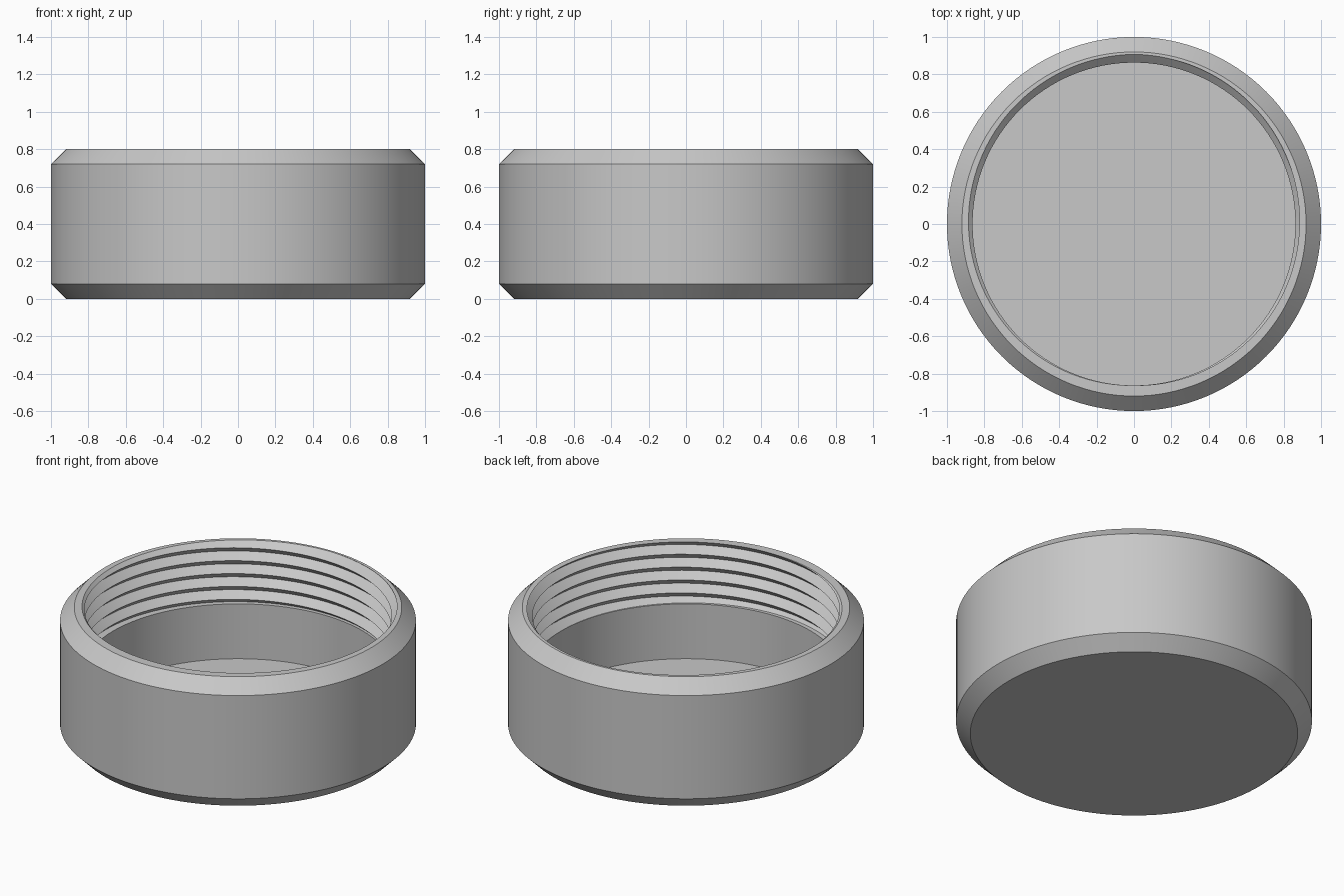
import bpy, bmesh, math

SEGMENTS = 128
HEIGHT, FLOOR, LEDGE = 0.8, 0.08, 0.42      # rim, inner floor, lower end of the thread
CREST, ROOT, PITCH = 0.863, 0.907, 0.08     # internal V thread
CHAMFER = 0.08

cube = bpy.data.objects.get("Cube")
if cube:
    bpy.data.objects.remove(cube, do_unlink=True)


def make_material(name, colour):
    mat = bpy.data.materials.new(name)
    mat.use_nodes = True
    mat.diffuse_color = colour
    mat.node_tree.nodes["Principled BSDF"].inputs["Base Color"].default_value = colour
    return mat


def thread_points(turn):
    """Bore profile (radius, z) at a fraction of one turn, clipped to the rim and ledge."""
    points = []
    top = HEIGHT + PITCH * turn             # height of the crest at this angle
    for k in range(13):
        z = min(HEIGHT, max(LEDGE, top - k * PITCH / 2))
        phase = ((top - z) / PITCH) % 1
        depth = 1 - abs(2 * phase - 1)      # 0 at the crest, 1 at the root
        points.append((CREST + (ROOT - CREST) * depth, z))
    return points


# Closed section of the cap, swept round the axis while the thread climbs
outside = [(0, 0), (1 - CHAMFER, 0), (1, CHAMFER),
           (1, HEIGHT - CHAMFER), (1 - CHAMFER, HEIGHT)]
inside = [(CREST, LEDGE), (CREST, FLOOR), (0, FLOOR)]

bm = bmesh.new()
columns = []
for i in range(SEGMENTS + 1):
    turn = i / SEGMENTS
    angle = 2 * math.pi * turn - math.pi / 2
    section = outside + thread_points(turn) + inside
    columns.append([bm.verts.new((r * math.cos(angle), r * math.sin(angle), z))
                    for r, z in section])
for a, b in zip(columns, columns[1:]):
    for j in range(len(a) - 1):
        bm.faces.new((a[j], b[j], b[j + 1], a[j + 1]))

# Join the seam, the axis and the clipped thread ends
bmesh.ops.remove_doubles(bm, verts=bm.verts[:], dist=1e-5)
bmesh.ops.recalc_face_normals(bm, faces=bm.faces[:])

mesh = bpy.data.meshes.new("threaded_cap")
bm.to_mesh(mesh)
bm.free()
mesh.materials.append(make_material("light grey", (0.58, 0.58, 0.58, 1)))
cap = bpy.data.objects.new("threaded_cap", mesh)
bpy.context.collection.objects.link(cap)

# Smooth walls with sharp chamfers and thread edges
bpy.ops.object.select_all(action="DESELECT")
cap.select_set(True)
bpy.context.view_layer.objects.active = cap
bpy.ops.object.shade_smooth_by_angle(angle=math.radians(30))
